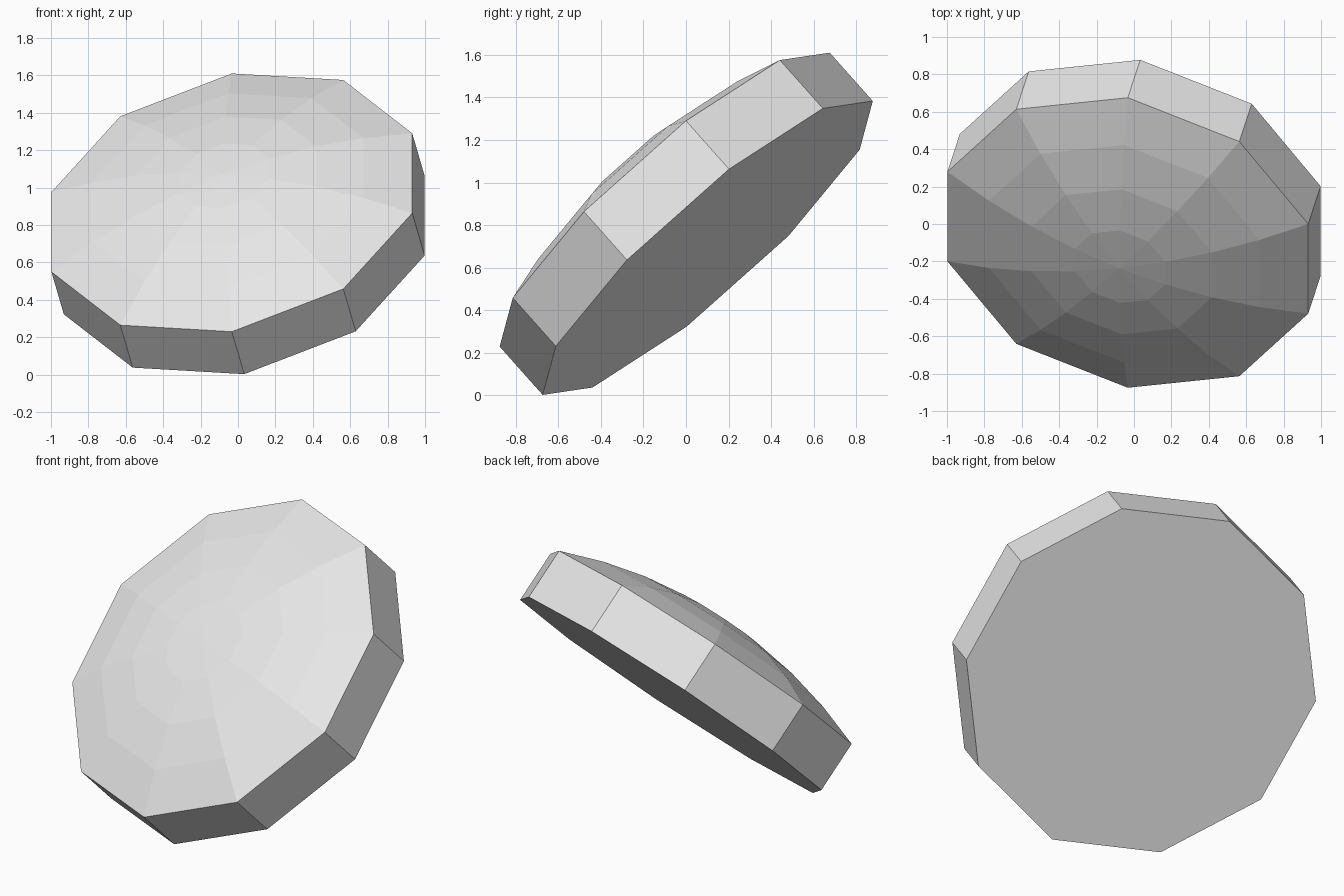
import bpy, bmesh, math
from mathutils import Matrix, Vector

cube = bpy.data.objects.get("Cube")
if cube:
    bpy.data.objects.remove(cube, do_unlink=True)

SIDES, RADIUS, THICKNESS, DOME = 10, 1.038, 0.311, 0.21

# Single plain grey
grey = bpy.data.materials.new("plain_grey")
colour = (0.8, 0.8, 0.8, 1)
grey.diffuse_color = colour
grey.use_nodes = True
grey.node_tree.nodes["Principled BSDF"].inputs["Base Color"].default_value = colour

# Tilted frame of the disc: one corner direction, the dome axis, the rim centre
corner = Vector((0, 0.747, 0.665)).normalized()
axis = Vector((-0.213, -0.65, 0.73))
axis = (axis - axis.dot(corner) * corner).normalized()
frame = Matrix((corner, axis.cross(corner), axis)).transposed().to_4x4()
frame.translation = (-0.033, -0.1, 0.92)

bm = bmesh.new()


def ring(radius, height):
    """One ten-sided ring of vertices around the axis."""
    return [bm.verts.new((radius * math.cos(a), radius * math.sin(a), height))
            for a in (math.tau * i / SIDES for i in range(SIDES))]


# Flat back, straight wall, then a shallow dome in four steps
rings = [ring(RADIUS, -THICKNESS)]
for step in (1, 0.75, 0.5, 0.25):
    rings.append(ring(RADIUS * step, DOME * (1 - step ** 2)))
apex = bm.verts.new((0, 0, DOME))

bm.faces.new(list(reversed(rings[0])))
for lower, upper in zip(rings, rings[1:]):
    for i in range(SIDES):
        j = (i + 1) % SIDES
        bm.faces.new((lower[i], lower[j], upper[j], upper[i]))
for i in range(SIDES):
    bm.faces.new((rings[-1][i], rings[-1][(i + 1) % SIDES], apex))

bmesh.ops.recalc_face_normals(bm, faces=bm.faces)
mesh = bpy.data.meshes.new("domed_disc")
bm.to_mesh(mesh)
bm.free()
mesh.materials.append(grey)
disc = bpy.data.objects.new("domed_disc", mesh)
disc.matrix_world = frame
bpy.context.collection.objects.link(disc)
